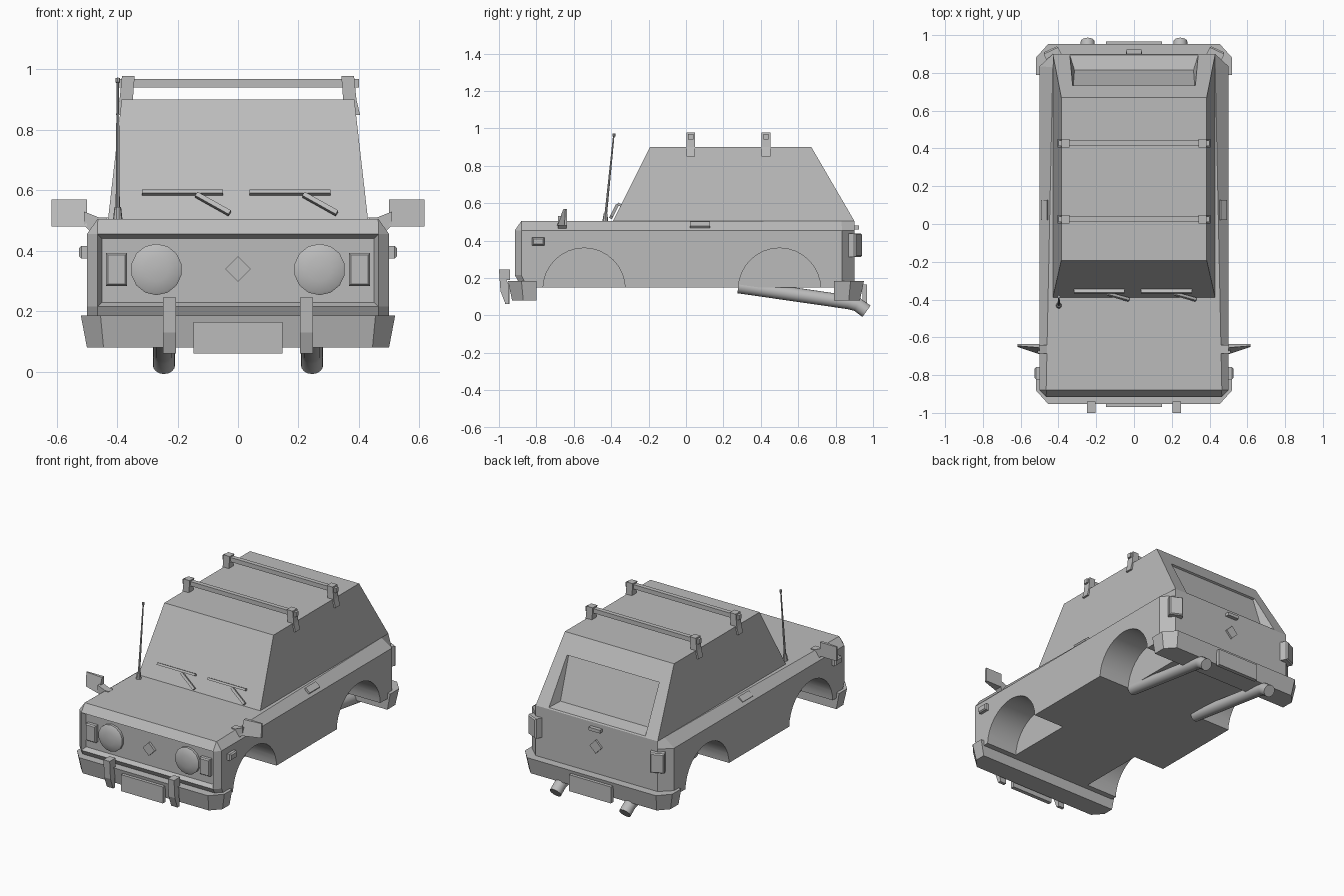
import bpy, bmesh, math
from mathutils import Vector, Matrix

cube = bpy.data.objects.get("Cube")
if cube:
    bpy.data.objects.remove(cube)

grey = bpy.data.materials.new("plain_grey")
grey.use_nodes = True
GREY = (0.5, 0.5, 0.5, 1)
grey.diffuse_color = GREY
grey.node_tree.nodes["Principled BSDF"].inputs["Base Color"].default_value = GREY


def finish(name, bm, smooth=False):
    bmesh.ops.recalc_face_normals(bm, faces=bm.faces)
    mesh = bpy.data.meshes.new(name)
    bm.to_mesh(mesh)
    bm.free()
    mesh.materials.append(grey)
    ob = bpy.data.objects.new(name, mesh)
    bpy.context.collection.objects.link(ob)
    if smooth:
        bpy.ops.object.select_all(action='DESELECT')
        ob.select_set(True)
        bpy.context.view_layer.objects.active = ob
        bpy.ops.object.shade_smooth_by_angle(angle=math.radians(35))
    return ob


def loft_bm(rings):
    """Skin a stack of equal-length point rings and cap both ends."""
    bm = bmesh.new()
    vs = [[bm.verts.new(p) for p in ring] for ring in rings]
    n = len(vs[0])
    for a, b in zip(vs, vs[1:]):
        for i in range(n):
            j = (i + 1) % n
            bm.faces.new((a[i], a[j], b[j], b[i]))
    bm.faces.new(vs[0])
    bm.faces.new(vs[-1])
    bmesh.ops.recalc_face_normals(bm, faces=bm.faces)
    return bm


def loft(name, rings, smooth=False):
    return finish(name, loft_bm(rings), smooth)


def mirrored(half, z):
    """Symmetric horizontal outline from its +x half, front to back."""
    return [(x, y, z) for x, y in half] + [(-x, y, z) for x, y in reversed(half)]


def box(name, loc, size, rot=None, taper=None):
    """Box; taper insets the face on the given axis direction."""
    bm = bmesh.new()
    bmesh.ops.create_cube(bm, size=1)
    bmesh.ops.scale(bm, vec=size, verts=bm.verts)
    if taper:
        face = max(bm.faces, key=lambda f: f.calc_center_median().dot(Vector(taper)))
        bmesh.ops.inset_individual(bm, faces=[face], thickness=0.009, depth=0.008)
    bm.transform(Matrix.Translation(loc) @ (rot or Matrix()))
    return finish(name, bm)


def side_prism(name, yz, x0, x1):
    return loft(name, [[(x, y, z) for y, z in yz] for x in (x0, x1)])


def tube(name, path, radii, sides=16):
    """Round bar whose rings follow a path."""
    pts = [Vector(p) for p in path]
    rings = []
    for i, p in enumerate(pts):
        d = (pts[min(i + 1, len(pts) - 1)] - pts[max(i - 1, 0)]).normalized()
        q = d.to_track_quat('Z', 'Y')
        rings.append([p + q @ Vector((math.cos(t), math.sin(t), 0)) * radii[i]
                      for t in (2 * math.pi * k / sides for k in range(sides))])
    return loft(name, rings, True)


# Lower body with bevelled shoulders and corners
mid = [(0.465, -0.915), (0.5, -0.88), (0.5, 0.835), (0.43, 0.9)]
low = [(0.465, -0.88), (0.5, -0.85), (0.5, 0.835), (0.43, 0.9)]
top = [(0.464, -0.88), (0.465, -0.879), (0.43, 0.83), (0.43, 0.9)]
bm = loft_bm([mirrored(low, 0.15), mirrored(mid, 0.215),
              mirrored(mid, 0.455), mirrored(top, 0.505)])
# Sunken grille panel
front = [f for f in bm.faces if f.normal.y < -0.99]
bmesh.ops.inset_individual(bm, faces=front, thickness=0.02, depth=-0.03)
body = finish("body", bm)

# Wheel wells
for side in (-1, 1):
    for y in (-0.545, 0.5):
        bm = bmesh.new()
        bmesh.ops.create_cone(bm, cap_ends=True, segments=32, radius1=0.22,
                              radius2=0.22, depth=0.4)
        bm.transform(Matrix.Translation((side * 0.48, y, 0.14))
                     @ Matrix.Rotation(math.pi / 2, 4, 'Y'))
        cutter = finish("wheel_well_cutter", bm)
        cutter.hide_render = True
        mod = body.modifiers.new("wheel_well", 'BOOLEAN')
        mod.operation, mod.solver, mod.object = 'DIFFERENCE', 'EXACT', cutter
        bpy.context.view_layer.objects.active = body
        bpy.ops.object.modifier_apply(modifier=mod.name)
        bpy.data.objects.remove(cutter)
bpy.ops.object.select_all(action='DESELECT')
body.select_set(True)
bpy.ops.object.shade_smooth_by_angle(angle=math.radians(20))

# Cabin with a sunken rear window
bm = loft_bm([mirrored([(0.43, -0.39), (0.43, 0.9)], 0.505),
              mirrored([(0.385, -0.192), (0.385, 0.67)], 0.9)])
rear = max(bm.faces, key=lambda f: f.normal.y)
for lower, upper in (((0.34, 0.895, 0.513), (0.325, 0.734, 0.79)),
                     ((0.315, 0.815, 0.53), (0.322, 0.722, 0.785))):
    bmesh.ops.inset_individual(bm, faces=[rear], thickness=0.03)
    for v in rear.verts:
        x, y, z = upper if v.co.z > 0.7 else lower
        v.co = (math.copysign(x, v.co.x), y, z)
finish("cabin", bm)

# Bumpers
for name, s, depth in (("front_bumper", -1, 0.8), ("rear_bumper", 1, 0.79)):
    half = [(0.52, s * depth), (0.52, s * 0.88), (0.455, s * 0.952)]
    under = [(0.5, s * depth), (0.5, s * 0.87), (0.445, s * 0.93)]
    loft(name, [mirrored(under, 0.08), mirrored(half, 0.185)])
    box(name.replace("bumper", "plate"), (0, s * 0.955, 0.112), (0.295, 0.025, 0.105))

# Badge diamonds
diamond = Matrix.Rotation(math.pi / 4, 4, 'Y')
box("front_badge", (0, -0.89, 0.34), (0.06, 0.02, 0.06), diamond)
box("rear_badge", (0, 0.902, 0.36), (0.06, 0.02, 0.06), diamond)
box("tailgate_latch", (0, 0.912, 0.47), (0.08, 0.025, 0.02))

for s, side in ((1, "left"), (-1, "right")):
    # Headlight with shallow dome
    rings = []
    for r, y in ((0.085, -0.88), (0.085, -0.9), (0.077, -0.905), (0.04, -0.913), (0.008, -0.915)):
        rings.append([(s * 0.27 + r * math.cos(a), y, 0.338 + r * math.sin(a))
                      for a in (math.pi * (k + 0.5) / 7 for k in range(14))])
    loft(side + "_headlight", rings, True)
    box(side + "_turn_light", (s * 0.402, -0.892, 0.338), (0.07, 0.028, 0.108), taper=(0, -1, 0))

    # Corner lamps
    turn = Matrix.Rotation(-s * math.radians(25), 4, 'Z')
    box(side + "_tail_light", (s * 0.43, 0.897, 0.375), (0.085, 0.045, 0.125), turn, taper=(0, 1, 0))
    box(side + "_side_marker", (s * 0.505, -0.79, 0.395), (0.025, 0.065, 0.042), taper=(s, 0, 0))
    tilt = Matrix.Rotation(s * math.radians(38), 4, 'Y')
    box(side + "_door_handle", (s * 0.468, 0.075, 0.481), (0.04, 0.105, 0.025), tilt)

    # Door mirror: wedge housing on a stalk
    wedge = [(0.5, -0.635), (0.618, -0.635), (0.618, -0.65), (0.5, -0.69)]
    slim = [(0.5, -0.635), (0.618, -0.635), (0.618, -0.645), (0.5, -0.655)]
    loft(side + "_mirror", [[(s * x, y, 0.48) for x, y in wedge],
                            [(s * x, y, 0.57) for x, y in slim]])
    arm = [(0.43, 0.51), (0.46, 0.51), (0.51, 0.53), (0.51, 0.485), (0.485, 0.46)]
    loft(side + "_mirror_stalk", [[(s * x, y, z) for x, z in arm] for y in (-0.685, -0.64)])

    # Bumper guard strap
    guard = [(-0.94, 0.245), (-1.0, 0.245), (-0.992, 0.13), (-0.965, 0.06),
             (-0.945, 0.06), (-0.95, 0.17), (-0.96, 0.19), (-0.94, 0.19)]
    side_prism(side + "_bumper_guard", guard, s * 0.205, s * 0.249)

    # Exhaust pipe with down-turned tip
    x = s * 0.245
    tube(side + "_exhaust", [(x, 0.28, 0.155), (x, 0.87, 0.07), (x, 0.915, 0.058),
                             (x, 0.965, 0.022)], [0.037] * 4)

# Roof bars and hooked brackets
hook = [(0.342, 0.978), (0.384, 0.978), (0.392, 0.9), (0.404, 0.85),
        (0.388, 0.85), (0.38, 0.9), (0.348, 0.9)]
for label, y in (("front", 0.025), ("rear", 0.428)):
    box(label + "_roof_bar", (0, y, 0.955), (0.8, 0.028, 0.028))
    for s, side in ((1, "left"), (-1, "right")):
        loft(f"{label}_{side}_bar_bracket",
             [[(s * px, y + w, pz) for px, pz in hook] for w in (-0.023, 0.023)])

# Wipers lying on the windscreen
lean = Matrix.Rotation(-math.atan2(0.198, 0.395), 4, 'X')
for x, side in ((0.172, "left"), (-0.183, "right")):
    box(side + "_wiper_blade", (x, -0.355, 0.592), (0.268, 0.022, 0.014), lean)
    sweep = lean @ Matrix.Rotation(math.radians(32), 4, 'Y')
    box(side + "_wiper_arm", (x + 0.1, -0.385, 0.555), (0.13, 0.016, 0.016), sweep)

# Aerial
tube("aerial_base", [(-0.398, -0.432, 0.5), (-0.398, -0.43, 0.545)], [0.016, 0.011], 10)
tube("aerial_rod", [(-0.398, -0.43, 0.53), (-0.398, -0.387, 0.955),
                    (-0.398, -0.386, 0.958), (-0.398, -0.385, 0.972)],
     [0.007, 0.004, 0.008, 0.008], 8)
